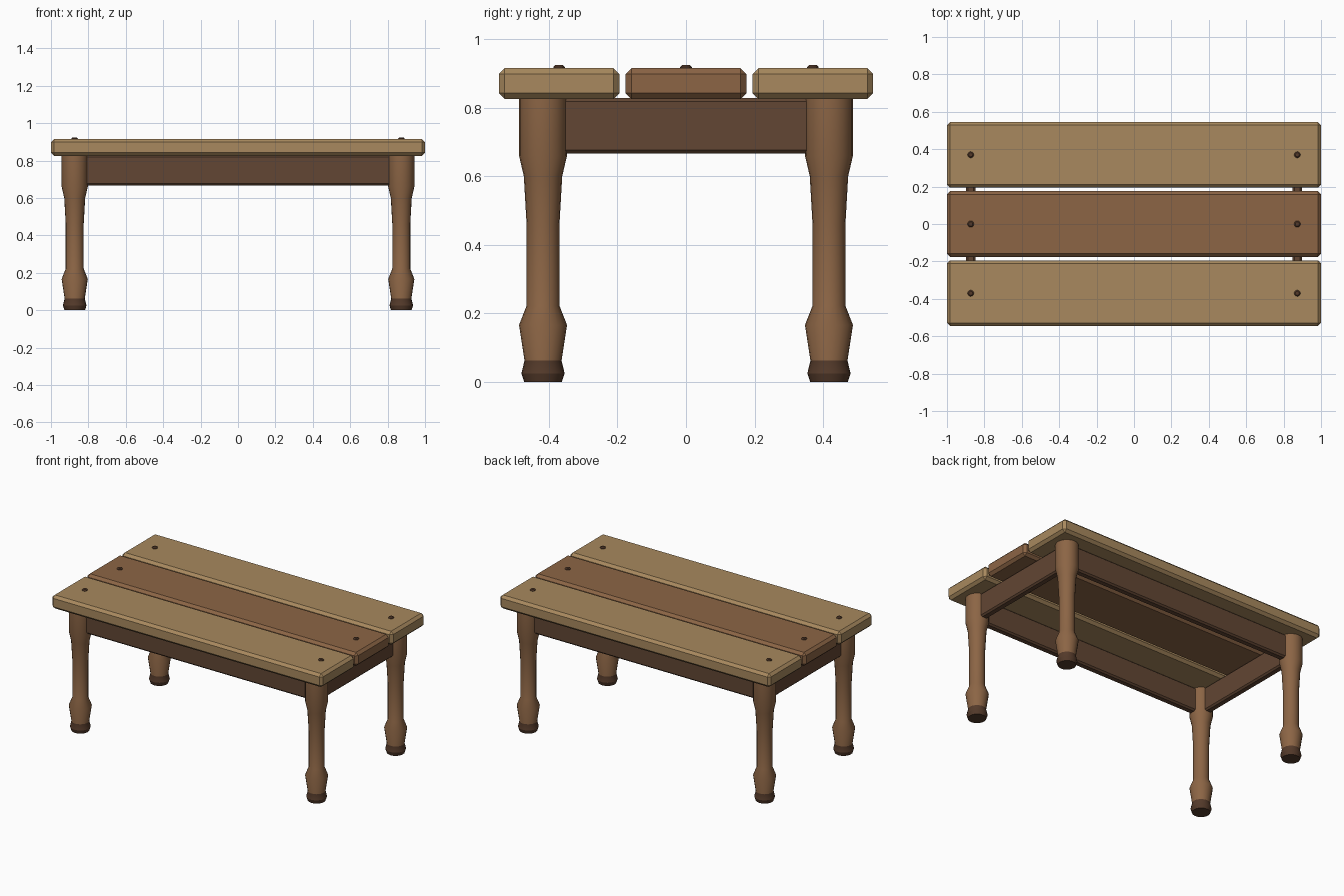
import bpy, bmesh, math

if "Cube" in bpy.data.objects:
    bpy.data.objects.remove(bpy.data.objects["Cube"])

def material(name, srgb):
    m = bpy.data.materials.new(name)
    lin = [((c / 255 + 0.055) / 1.055) ** 2.4 for c in srgb]
    m.diffuse_color = (*lin, 1)
    m.use_nodes = True
    m.node_tree.nodes["Principled BSDF"].inputs["Base Color"].default_value = m.diffuse_color
    return m

light_wood = material("light wood", (168, 137, 94))
warm_wood = material("warm wood", (140, 101, 69))
rail_wood = material("rail wood", (98, 70, 51))
dark_wood = material("dark wood", (84, 58, 42))

def finish(name, bm, mats, smooth=False):
    bmesh.ops.recalc_face_normals(bm, faces=bm.faces)
    me = bpy.data.meshes.new(name)
    bm.to_mesh(me)
    bm.free()
    for m in mats:
        me.materials.append(m)
    ob = bpy.data.objects.new(name, me)
    bpy.context.collection.objects.link(ob)
    if smooth:
        bpy.ops.object.select_all(action='DESELECT')
        ob.select_set(True)
        bpy.context.view_layer.objects.active = ob
        bpy.ops.object.shade_smooth_by_angle(angle=math.radians(30))
    return ob

def board(name, center, size, chamfer, mat):
    bm = bmesh.new()
    bmesh.ops.create_cube(bm, size=1)
    for v in bm.verts:
        v.co = [c + s * p for c, s, p in zip(center, size, v.co)]
    bmesh.ops.bevel(bm, geom=bm.edges[:], offset=chamfer, segments=1, affect='EDGES')
    return finish(name, bm, [mat])

def turned(name, x, y, profile, sides, mats, dark_below=None):
    bm = bmesh.new()
    rings = []
    for r, z in profile:
        rings.append([bm.verts.new((x + r * math.cos(a), y + r * math.sin(a), z))
                      for a in (2 * math.pi * i / sides for i in range(sides))])
    for lo, hi in zip(rings, rings[1:]):
        for i in range(sides):
            j = (i + 1) % sides
            bm.faces.new((lo[i], lo[j], hi[j], hi[i]))
    bm.faces.new(rings[0][::-1])
    bm.faces.new(rings[-1])
    if dark_below is not None:
        for f in bm.faces:
            f.material_index = int(f.calc_center_median().z < dark_below)
    return finish(name, bm, mats, smooth=True)

# three top planks
for name, y, mat in (("front_plank", -0.37, light_wood), ("middle_plank", 0, warm_wood),
                     ("back_plank", 0.37, light_wood)):
    board(name, (0, y, 0.87), (2, 0.352, 0.09), 0.017, mat)

# pegs holding the planks
PEG = [(0.017, 0.9), (0.017, 0.918), (0.011, 0.924)]
for x in (-0.873, 0.873):
    for y in (-0.37, 0, 0.37):
        turned("peg", x, y, PEG, 12, [dark_wood])

# turned legs with dark feet
LEG = [(0.055, 0), (0.063, 0.025), (0.054, 0.062), (0.07, 0.166), (0.048, 0.222),
       (0.048, 0.46), (0.056, 0.6), (0.07, 0.66), (0.07, 0.825)]
for xn, x in (("left", -0.873), ("right", 0.873)):
    for yn, y in (("front", -0.417), ("back", 0.417)):
        turned(f"{yn}_{xn}_leg", x, y, LEG, 20, [warm_wood, dark_wood], 0.061)

# rails under the top
for yn, y in (("front", -0.417), ("back", 0.417)):
    board(f"{yn}_rail", (0, y, 0.747), (1.65, 0.05, 0.162), 0.01, rail_wood)
for xn, x in (("left", -0.873), ("right", 0.873)):
    board(f"{xn}_rail", (x, 0, 0.747), (0.05, 0.74, 0.162), 0.01, rail_wood)
